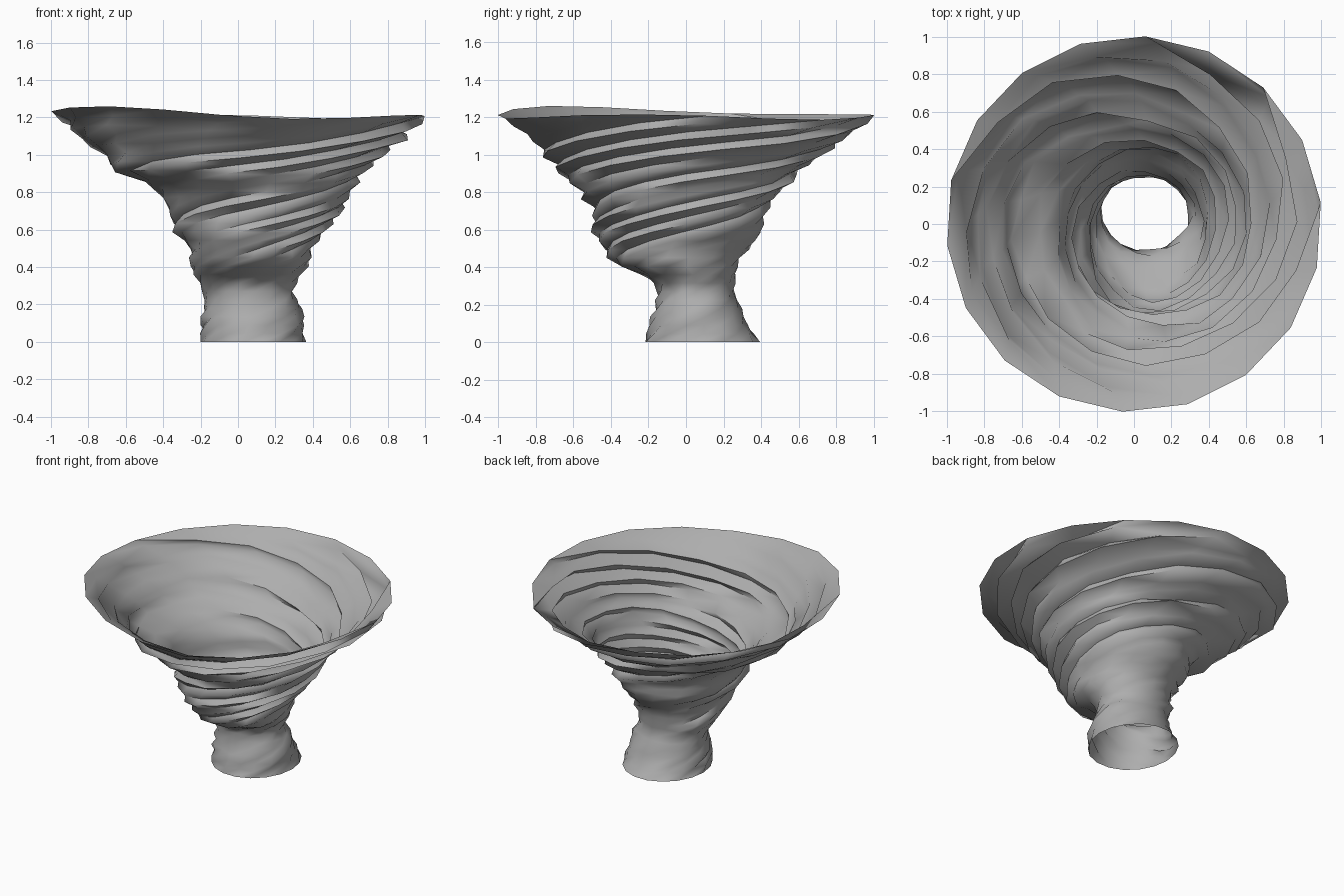
import bpy, bmesh, math, random

if "Cube" in bpy.data.objects:
    bpy.data.objects.remove(bpy.data.objects["Cube"])

random.seed(7)
SIDES, RINGS, TOP = 18, 28, 1.215

# Outline of the funnel: z, x min, x max, y min, y max
PROFILE = [
    (0.00, -0.20, 0.365, -0.22, 0.40),
    (0.10, -0.20, 0.36, -0.20, 0.33),
    (0.20, -0.185, 0.34, -0.16, 0.29),
    (0.28, -0.19, 0.29, -0.155, 0.26),
    (0.34, -0.24, 0.33, -0.19, 0.27),
    (0.42, -0.26, 0.39, -0.40, 0.28),
    (0.50, -0.26, 0.40, -0.45, 0.35),
    (0.60, -0.36, 0.48, -0.51, 0.43),
    (0.70, -0.38, 0.56, -0.50, 0.43),
    (0.80, -0.44, 0.62, -0.57, 0.51),
    (0.86, -0.53, 0.65, -0.64, 0.57),
    (0.91, -0.70, 0.69, -0.69, 0.61),
    (1.00, -0.74, 0.77, -0.76, 0.74),
    (1.10, -0.89, 0.91, -0.85, 0.88),
    (TOP, -1.005, 1.005, -1.005, 1.005),
]


def outline(z):
    for a, b in zip(PROFILE, PROFILE[1:]):
        if z <= b[0] + 1e-6:
            t = (z - a[0]) / (b[0] - a[0])
            return [p + (q - p) * t for p, q in zip(a[1:], b[1:])]


def bump(ang, centre, power):
    return max(math.cos(ang - centre), 0) ** power


# Alternate columns of vertices climb as spiral ridges and grooves
phases = [random.uniform(0, 6.28) for _ in range(SIDES)]
bm = bmesh.new()
rings = []
for k in range(RINGS):
    z0 = TOP * k / (RINGS - 1)
    x0, x1, y0, y1 = outline(z0)
    end = k in (0, RINGS - 1)
    ring = []
    for j in range(SIDES):
        ang = 2 * math.pi * j / SIDES + z0 * 9.0
        swell = 1.0 if end else (0.975 + 0.03 * (-1) ** j
                                 + 0.02 * math.sin(z0 * 7 + phases[j])
                                 + random.uniform(-0.015, 0.015))
        x = (x0 + x1) / 2 + (x1 - x0) / 2 * swell * math.cos(ang)
        y = (y0 + y1) / 2 + (y1 - y0) / 2 * swell * math.sin(ang)
        # Wavy rim, highest at the front left
        wave = (0.045 * bump(ang, 3.9, 4) - 0.03 * bump(ang, 0.75, 6)
                - 0.025 * bump(ang, 5.0, 6))
        ring.append(bm.verts.new((x, y, z0 + wave * (z0 / TOP) ** 3)))
    rings.append(ring)

# Open skin, split along the short diagonals so the facets follow the twist
for low, high in zip(rings, rings[1:]):
    for j in range(SIDES):
        n = (j + 1) % SIDES
        bm.faces.new((low[j], low[n], high[j]))
        bm.faces.new((low[n], high[n], high[j]))

mesh = bpy.data.meshes.new("whirlwind_funnel")
bm.to_mesh(mesh)
bm.free()
funnel = bpy.data.objects.new("whirlwind_funnel", mesh)
bpy.context.collection.objects.link(funnel)
bpy.context.view_layer.objects.active = funnel
funnel.select_set(True)
bpy.ops.object.shade_smooth_by_angle(angle=math.radians(70))

# Mid grey skin
grey = bpy.data.materials.new("mid_grey")
grey.diffuse_color = (0.42, 0.42, 0.42, 1)
grey.use_nodes = True
grey.node_tree.nodes["Principled BSDF"].inputs["Base Color"].default_value = grey.diffuse_color
mesh.materials.append(grey)
